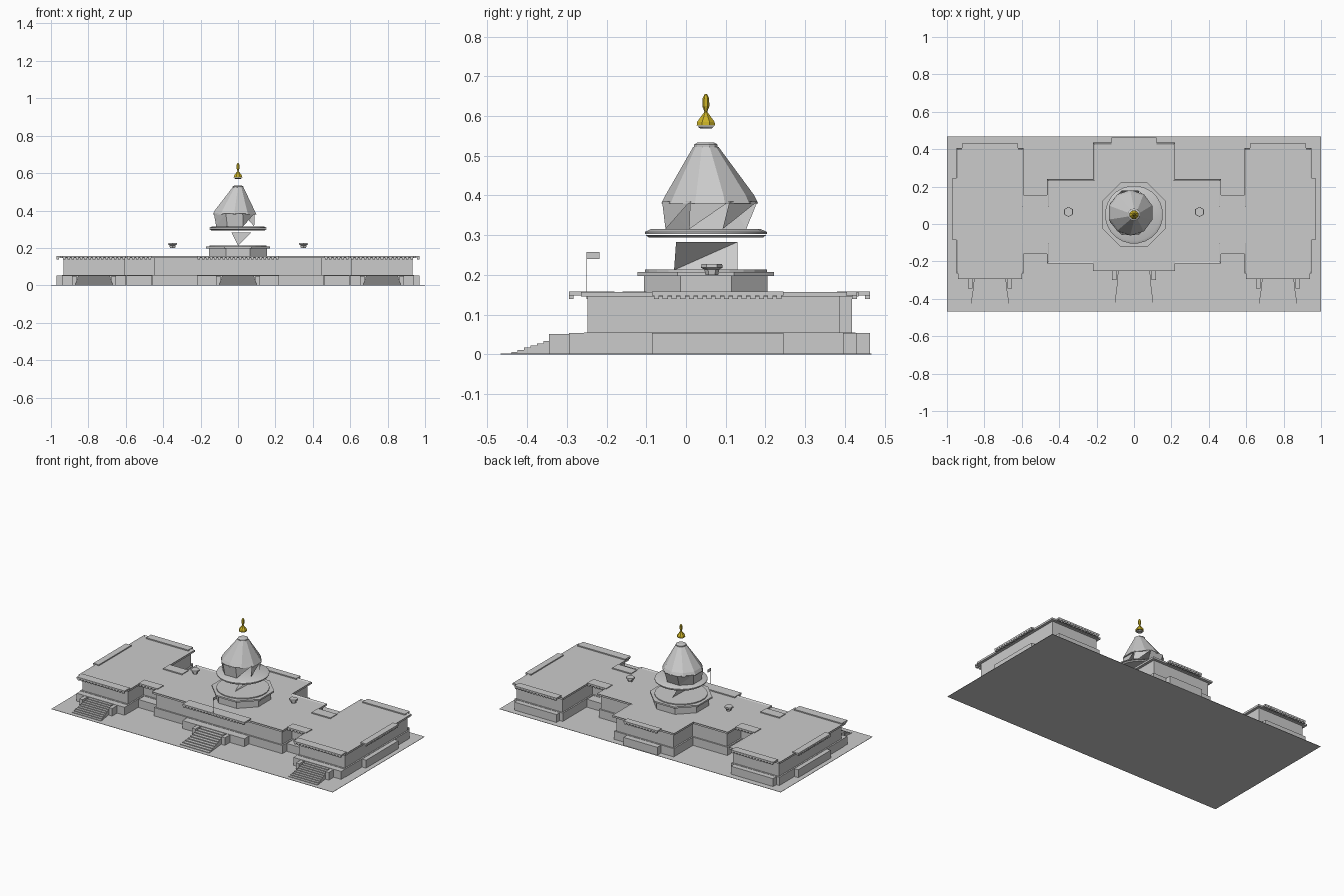
import bpy, bmesh, math
from mathutils import Matrix, Vector

old = bpy.data.objects.get("Cube")
if old:
    bpy.data.objects.remove(old, do_unlink=True)


def material(name, rgb):
    m = bpy.data.materials.new(name)
    m.use_nodes = True
    m.diffuse_color = (*rgb, 1)
    m.node_tree.nodes["Principled BSDF"].inputs["Base Color"].default_value = (*rgb, 1)
    return m


stone = material("pale grey stone", (0.6, 0.6, 0.6))
gold = material("gold", (0.6, 0.45, 0.02))
CY = 0.05          # depth of the dome axis
BASE, EAVE, ROOF = 0.055, 0.145, 0.157


def finish(name, bm, mat=stone, smooth=False):
    bmesh.ops.recalc_face_normals(bm, faces=bm.faces)
    me = bpy.data.meshes.new(name)
    bm.to_mesh(me)
    bm.free()
    me.materials.append(mat)
    ob = bpy.data.objects.new(name, me)
    bpy.context.scene.collection.objects.link(ob)
    if smooth:
        bpy.ops.object.select_all(action="DESELECT")
        ob.select_set(True)
        bpy.context.view_layer.objects.active = ob
        bpy.ops.object.shade_smooth_by_angle(angle=math.radians(35))
    return ob


def add_box(bm, x0, x1, y0, y1, z0, z1):
    size = Matrix.Diagonal((x1 - x0, y1 - y0, z1 - z0, 1))
    mid = Matrix.Translation(((x0 + x1) / 2, (y0 + y1) / 2, (z0 + z1) / 2))
    bmesh.ops.create_cube(bm, size=1, matrix=mid @ size)


def offset(points, d):
    # Shrink a square-cornered counter-clockwise outline by d
    out = []
    for i, p in enumerate(points):
        a = (p - points[i - 1]).normalized()
        b = (points[(i + 1) % len(points)] - p).normalized()
        out.append(p + d * (Vector((-a.y, a.x)) + Vector((-b.y, b.x))))
    return out


def prism(name, points, z0, z1, rim=0):
    bm = bmesh.new()
    face = bm.faces.new([bm.verts.new((p.x, p.y, z0)) for p in points])
    up = bmesh.ops.extrude_face_region(bm, geom=[face])["geom"]
    bmesh.ops.translate(bm, vec=(0, 0, z1 - z0), verts=[v for v in up if isinstance(v, bmesh.types.BMVert)])
    if rim:
        top = [f for f in up if isinstance(f, bmesh.types.BMFace)]
        bmesh.ops.inset_region(bm, faces=top, thickness=rim, use_even_offset=True)
        bmesh.ops.translate(bm, vec=(0, 0, -0.006), verts=top[0].verts)
    return finish(name, bm)


def lathe(name, profile, sides, mat=stone, center=(0, CY), smooth=False, turn=0.5):
    bm = bmesh.new()
    rings = []
    for r, z in profile:
        rings.append([bm.verts.new((center[0] + r * math.cos((i + turn) * math.tau / sides),
                                    center[1] + r * math.sin((i + turn) * math.tau / sides), z))
                      for i in range(sides)])
    for a, b in zip(rings, rings[1:]):
        for i in range(sides):
            j = (i + 1) % sides
            bm.faces.new((a[i], a[j], b[j], b[i]))
    bm.faces.new(rings[0])
    bm.faces.new(rings[-1])
    return finish(name, bm, mat, smooth)


# Ground slab
bm = bmesh.new()
add_box(bm, -1, 1, -0.467, 0.467, 0, 0.002)
finish("ground_slab", bm)

# Main block: centre, links and two wings
half = [(0.465, -0.21), (0.465, -0.11), (0.59, -0.11), (0.59, -0.265), (0.95, -0.265),
        (0.95, 0.405), (0.59, 0.405), (0.59, 0.1), (0.465, 0.1), (0.465, 0.24),
        (0.22, 0.24), (0.22, 0.435)]
outline = [Vector(p) for p in half] + [Vector((-x, y)) for x, y in reversed(half)]
prism("base_storey", offset(outline, 0.008), 0, BASE)
prism("upper_storey", offset(outline, 0.017), BASE, EAVE)
prism("roof_cornice", outline, EAVE, ROOF, rim=0.009)


# Porches: plinth, overhanging roof edge and a row of small brackets
def porch(name, x0, x1, y0, y1, side):
    bm = bmesh.new()
    add_box(bm, x0, x1, y0, y1, 0, BASE - 0.002)
    add_box(bm, x0, x1, y0, y1, EAVE + 0.003, ROOF + 0.001)
    along_x = side in ("front", "back")
    lo, hi = (x0, x1) if along_x else (y0, y1)
    n = round((hi - lo) / 0.022)
    step = (hi - lo) / n
    for i in range(n):
        s = lo + (i + 0.2) * step
        e = s + 0.6 * step
        if along_x:
            edge = y0 if side == "front" else y1 - 0.012
            add_box(bm, s, e, edge, edge + 0.012, EAVE - 0.006, EAVE + 0.003)
        else:
            edge = x0 if side == "right" else x1 - 0.012
            add_box(bm, edge, edge + 0.012, s, e, EAVE - 0.006, EAVE + 0.003)
    finish(name, bm)


porch("centre_front_porch", -0.22, 0.22, -0.25, -0.18, "front")
porch("centre_back_porch", -0.12, 0.12, 0.42, 0.463, "back")
for tag, s in (("left", 1), ("right", -1)):
    def span(a, b):
        return sorted((s * a, s * b))
    porch(tag + "_wing_front_porch", *span(0.6, 0.94), -0.295, -0.24, "front")
    porch(tag + "_wing_back_porch", *span(0.62, 0.92), 0.38, 0.43, "back")
    porch(tag + "_wing_side_porch", *span(0.93, 0.97), -0.085, 0.245, tag)
    porch(tag + "_link_front_porch", *span(0.46, 0.595), -0.16, -0.1, "front")
    porch(tag + "_link_back_porch", *span(0.46, 0.595), 0.09, 0.155, "back")


# Stairs
def stairs(name, cx, y_top, y_end):
    bm = bmesh.new()
    n = 9
    tread = (y_top - y_end) / n
    for i in range(n):
        w = 0.085 + 0.02 * i / n
        add_box(bm, cx - w, cx + w, y_top - (i + 1) * tread, y_top - i * tread,
                0, BASE * (n - i) / (n + 1))
    for s in (-1, 1):
        add_box(bm, cx + s * 0.105 - 0.012, cx + s * 0.105 + 0.012, y_top - 0.05, y_top, 0, BASE - 0.004)
    finish(name, bm)


stairs("centre_stairs", 0, -0.25, -0.44)
stairs("left_stairs", 0.77, -0.295, -0.44)
stairs("right_stairs", -0.77, -0.295, -0.44)

# Octagonal podium with a round ring on it
lathe("podium_wall", [(0.168, 0.15), (0.168, 0.2)], 8)
lathe("podium_cornice", [(0.186, 0.197), (0.186, 0.207)], 8)
lathe("podium_ring", [(0.155, 0.207), (0.155, 0.213)], 24)

# Drum: crossed facets standing on the podium
bm = bmesh.new()
a, b, c, d = [bm.verts.new(p) for p in ((0.07, -0.025, 0.283), (-0.035, 0.13, 0.283),
                                        (0.005, 0.13, 0.212), (0, -0.03, 0.212))]
bm.faces.new((a, b, d))
bm.faces.new((b, c, d))
finish("drum_facets", bm)

# Gallery ring under the dome
lathe("gallery_lower_ring", [(0.145, 0.294), (0.153, 0.3)], 24, smooth=True)
lathe("gallery_upper_ring", [(0.155, 0.303), (0.155, 0.308), (0.14, 0.315)], 24, smooth=True)

# Dome skirt: an open, slanting band of triangles
bm = bmesh.new()
n = 8
low, high = [], []
for i in range(n):
    t = (i + 0.5) * math.tau / n
    low.append(bm.verts.new((-0.015 + 0.11 * math.cos(t), CY + 0.11 * math.sin(t), 0.315)))
    high.append(bm.verts.new((-0.02 + 0.118 * math.cos(t), CY + 0.01 + 0.13 * math.sin(t), 0.385)))
for i in range(n):
    j = (i + 1) % n
    bm.faces.new((low[i], high[j], high[i]))
    if math.cos((i + 1) * math.tau / n) < 0.3:
        bm.faces.new((low[i], low[j], high[j]))
finish("dome_skirt", bm)

# Dome cone, leaning slightly at its foot
dome = lathe("dome", [(0.122, 0.38), (0.112, 0.4), (0.032, 0.522)], 10)
for v in dome.data.vertices:
    if v.co.z < 0.45:
        v.co.x -= 0.018
        v.co.y += 0.01
lathe("dome_cap", [(0.026, 0.515), (0.031, 0.522), (0.031, 0.528), (0.022, 0.533)], 12)

# Gold finial and figure above a thin stone lid
lathe("finial_lid", [(0.016, 0.569), (0.022, 0.573)], 8)
lathe("finial_cone", [(0.025, 0.576), (0.024, 0.585), (0.009, 0.604), (0.004, 0.61)], 8, gold)
lathe("finial_figure", [(0.003, 0.609), (0.009, 0.625), (0.008, 0.645), (0.003, 0.655)], 6, gold)

# Roof lanterns
for tag, s in (("left", 1), ("right", -1)):
    lathe(tag + "_roof_lantern", [(0.016, 0.2), (0.019, 0.214), (0.027, 0.218), (0.026, 0.227)], 6,
          center=(s * 0.35, 0.065))

# Flag on its pole
bm = bmesh.new()
add_box(bm, -0.001, 0.001, -0.251, -0.249, ROOF, 0.258)
add_box(bm, -0.001, 0.001, -0.25, -0.218, 0.24, 0.258)
finish("flag_and_pole", bm)
